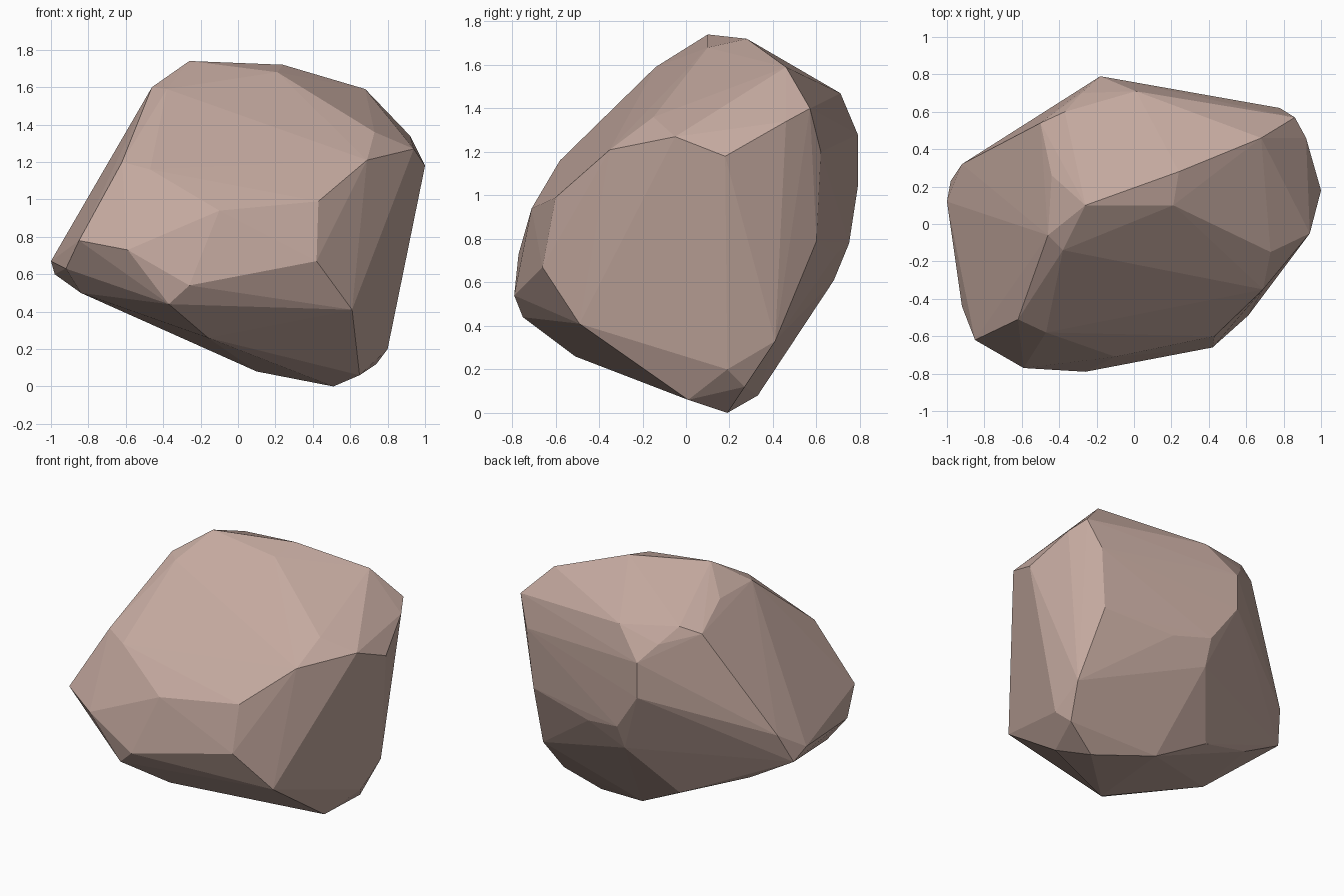
import bpy
import bmesh
from mathutils import Vector

# Remove the default object
default_object = bpy.data.objects.get("Cube")
if default_object:
    bpy.data.objects.remove(default_object, do_unlink=True)


def make_material(name, colour):
    """Create a plain matte material with one flat colour."""
    material = bpy.data.materials.new(name)
    material.use_nodes = True
    material.diffuse_color = colour
    shader = material.node_tree.nodes["Principled BSDF"]
    shader.inputs["Base Color"].default_value = colour
    shader.inputs["Roughness"].default_value = 0.9
    return material


def make_faceted_stone(name, corner_groups, material, unit=0.01):
    """Wrap a tight faceted skin round the chipped corners of a stone."""
    mesh_builder = bmesh.new()
    for corner_group in corner_groups:
        for corner in corner_group:
            mesh_builder.verts.new(Vector(corner) * unit)

    # Wrap the corners, then discard any that fall inside the skin
    wrapped = bmesh.ops.convex_hull(mesh_builder, input=mesh_builder.verts)
    leftovers = wrapped["geom_interior"] + wrapped["geom_unused"]
    loose_corners = {item for item in leftovers
                     if isinstance(item, bmesh.types.BMVert) and item.is_valid}
    bmesh.ops.delete(mesh_builder, geom=list(loose_corners), context="VERTS")
    bmesh.ops.recalc_face_normals(mesh_builder, faces=mesh_builder.faces)

    # Keep every facet flat
    for face in mesh_builder.faces:
        face.smooth = False

    mesh = bpy.data.meshes.new(name)
    mesh_builder.to_mesh(mesh)
    mesh_builder.free()
    mesh.materials.append(material)
    stone = bpy.data.objects.new(name, mesh)
    bpy.context.scene.collection.objects.link(stone)
    return stone


# Upper chipped corners, in hundredths of a unit
crown = [
    (-26, 10, 174), (24, 28, 172), (21, 10, 168), (68, 46, 159),
    (-46, -6, 160), (-38, -14, 159), (-44, 26, 159), (-50, 54, 147),
    (-37, 60, 151), (1, 71, 147), (86, 57, 140), (92, 46, 134),
    (73, -15, 136),
]

# Front ledge and sloping front face
front_ledge = [
    (-62, -51, 120), (-47, -58, 116), (69, -35, 121), (43, -60, 99),
    (42, -66, 67), (-10, -71, 94), (-59, -77, 73), (-26, -79, 54),
    (-37, -75, 44), (-85, -62, 78), (61, -49, 41),
]

# Side corners and rounded back
sides_and_back = [
    (94, -5, 127), (100, 18, 118), (78, 62, 120), (74, 60, 79),
    (-18, 79, 128), (-18, 79, 104), (0, 75, 78), (26, 69, 73),
    (-28, 70, 140), (-92, 32, 80), (-100, 12, 67), (-98, 23, 60),
    (-92, -44, 63),
]

# Tapered underside
underside = [
    (-84, -33, 50), (-68, 27, 43), (-24, 41, 26), (-1, 68, 61),
    (10, 33, 8), (51, 19, 0), (65, 1, 6), (74, 27, 12),
    (80, 19, 20), (80, 41, 33), (-16, -51, 26),
]

# Stone body
stone_colour = make_material("pinkish brown stone", (0.55, 0.395, 0.345, 1.0))
make_faceted_stone(
    "faceted_boulder",
    [crown, front_ledge, sides_and_back, underside],
    stone_colour,
)
